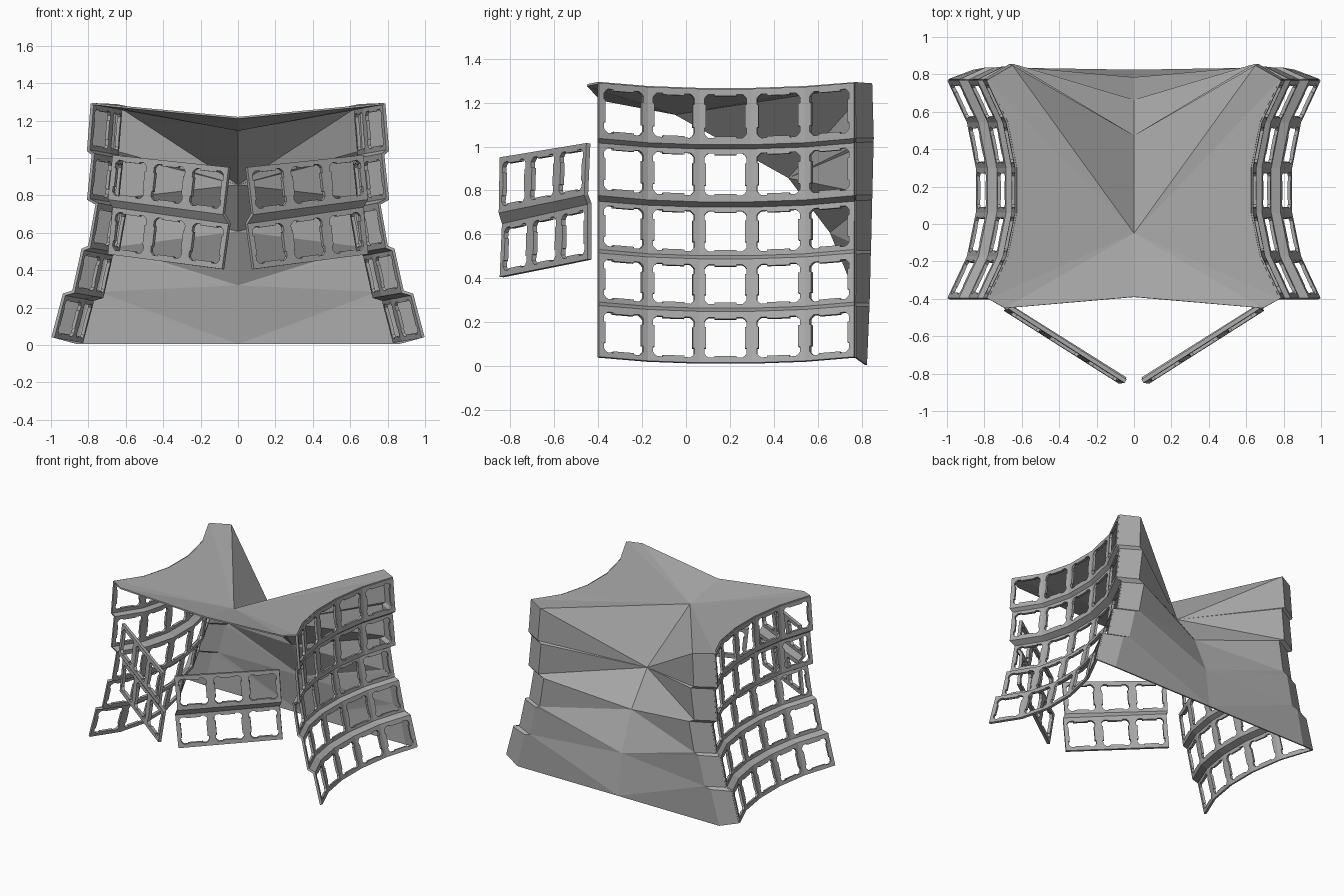
import bpy
import bmesh
from mathutils import Vector

if "Cube" in bpy.data.objects:
    bpy.data.objects.remove(bpy.data.objects["Cube"], do_unlink=True)

GREY = (0.4, 0.4, 0.4, 1)
mat = bpy.data.materials.new("plain grey")
mat.use_nodes = True
mat.diffuse_color = GREY
mat.node_tree.nodes["Principled BSDF"].inputs["Base Color"].default_value = GREY


def finish(name, bm, thickness):
    """Weld the sheet, turn it into an object and give it thickness."""
    bmesh.ops.remove_doubles(bm, verts=bm.verts, dist=0.0005)
    bmesh.ops.recalc_face_normals(bm, faces=bm.faces)
    me = bpy.data.meshes.new(name)
    bm.to_mesh(me)
    bm.free()
    me.materials.append(mat)
    ob = bpy.data.objects.new(name, me)
    bpy.context.collection.objects.link(ob)
    mod = ob.modifiers.new("thickness", "SOLIDIFY")
    mod.thickness = thickness
    mod.offset = 0
    return ob


def face(bm, pts):
    bm.faces.new([bm.verts.new(p) for p in pts])


# One side of the notched window opening, in cell coordinates from -1 to 1
SIDE = [(-.73, -.73), (-.64, -.8), (-.42, -.8), (-.42, -.74),
        (.42, -.74), (.42, -.8), (.64, -.8), (.73, -.73)]


def window_frame(bm, a, b, c, d):
    def at(u, v):
        u, v = (u + 1) / 2, (v + 1) / 2
        return a.lerp(b, u).lerp(d.lerp(c, u), v)
    for turn in range(4):
        ring = [(-1, -1), (1, -1)] + SIDE[::-1]
        for _ in range(turn):
            ring = [(-v, u) for u, v in ring]
        face(bm, [at(u, v) for u, v in ring])


def lattice(name, columns, thickness):
    """Columns of points: window rows alternate with plain ledges."""
    bm = bmesh.new()
    for p, q in zip(columns, columns[1:]):
        for k in range(len(p) - 1):
            quad = p[k], q[k], q[k + 1], p[k + 1]
            if k % 2 == 0:
                window_frame(bm, *quad)
            else:
                face(bm, quad)
    return finish(name, bm, thickness)


# Stepped side profile (x, z) at the wall ends, and plan curve (y, inward shift)
PROFILE = [(.99, .04), (.93, .27), (.88, .285), (.83, .51), (.795, .525),
           (.755, .755), (.80, .78), (.775, 1.02), (.80, 1.04), (.78, 1.29)]
PLAN = [(-.40, 0), (-.175, .105), (.06, .153), (.30, .153), (.545, .105), (.77, 0)]


def wall_point(s, x, z, y, shift):
    return Vector((s * (x - shift), y, z - .18 * shift))


for s, side in ((1, "left"), (-1, "right")):
    lattice(side + "_lattice_wall",
            [[wall_point(s, x, z, y, sh) for x, z in PROFILE] for y, sh in PLAN], .018)

    # Slanted two-row front screen
    outer = [Vector((s * x, y, z)) for x, y, z in
             [(.69, -.44, .485), (.665, -.44, .74), (.69, -.455, .78), (.665, -.445, 1.015)]]
    inner = [Vector((s * x, y, z)) for x, y, z in
             [(.08, -.84, .405), (.045, -.83, .65), (.075, -.845, .70), (.045, -.84, .95)]]
    lattice(side + "_front_screen",
            [[a.lerp(b, i / 3) for a, b in zip(outer, inner)] for i in range(4)], .022)

# Folded roof and back shell, centre line from front edge to ground
front = Vector((0, -.39, 1.215))
apex = Vector((0, -.05, 1.15))
spine = [Vector((0, y, z)) for y, z in [(.47, .86), (.66, .61), (.78, .32), (.82, .005)]]

bm = bmesh.new()
for s in (1, -1):
    edge = [wall_point(s, *PROFILE[-1], y, sh) for y, sh in PLAN]
    corner = Vector((s * .65, .845, 1.285))
    tip = Vector((s * .69, -.45, 1.28))

    # Roof half: a fan around the valley point
    rim = [front, tip] + edge + [corner]
    for a, b in zip(rim, rim[1:]):
        face(bm, [apex, a, b])

    # Return strip that closes the wall end
    wall_end = [wall_point(s, x, z, .77, 0) for x, z in PROFILE]
    back_edge = [Vector((s * (x - .135), .825 + .025 * z, z)) for x, z in PROFILE]
    back_edge[0] = Vector((s * .86, .82, .005))
    back_edge[-1] = corner
    for k in range(len(PROFILE) - 1):
        face(bm, [wall_end[k], back_edge[k], back_edge[k + 1], wall_end[k + 1]])

    # Pleated back half, zipped between the strip and the spine
    face(bm, [apex, corner, spine[0]])
    stops = [9, 6, 4, 2, 0]
    for i in range(4):
        run = back_edge[stops[i + 1]:stops[i] + 1]
        for a, b in zip(run, run[1:]):
            face(bm, [spine[i], a, b])
        if i < 3:
            face(bm, [spine[i], spine[i + 1], back_edge[stops[i + 1]]])
finish("folded_roof_and_back", bm, .01)
